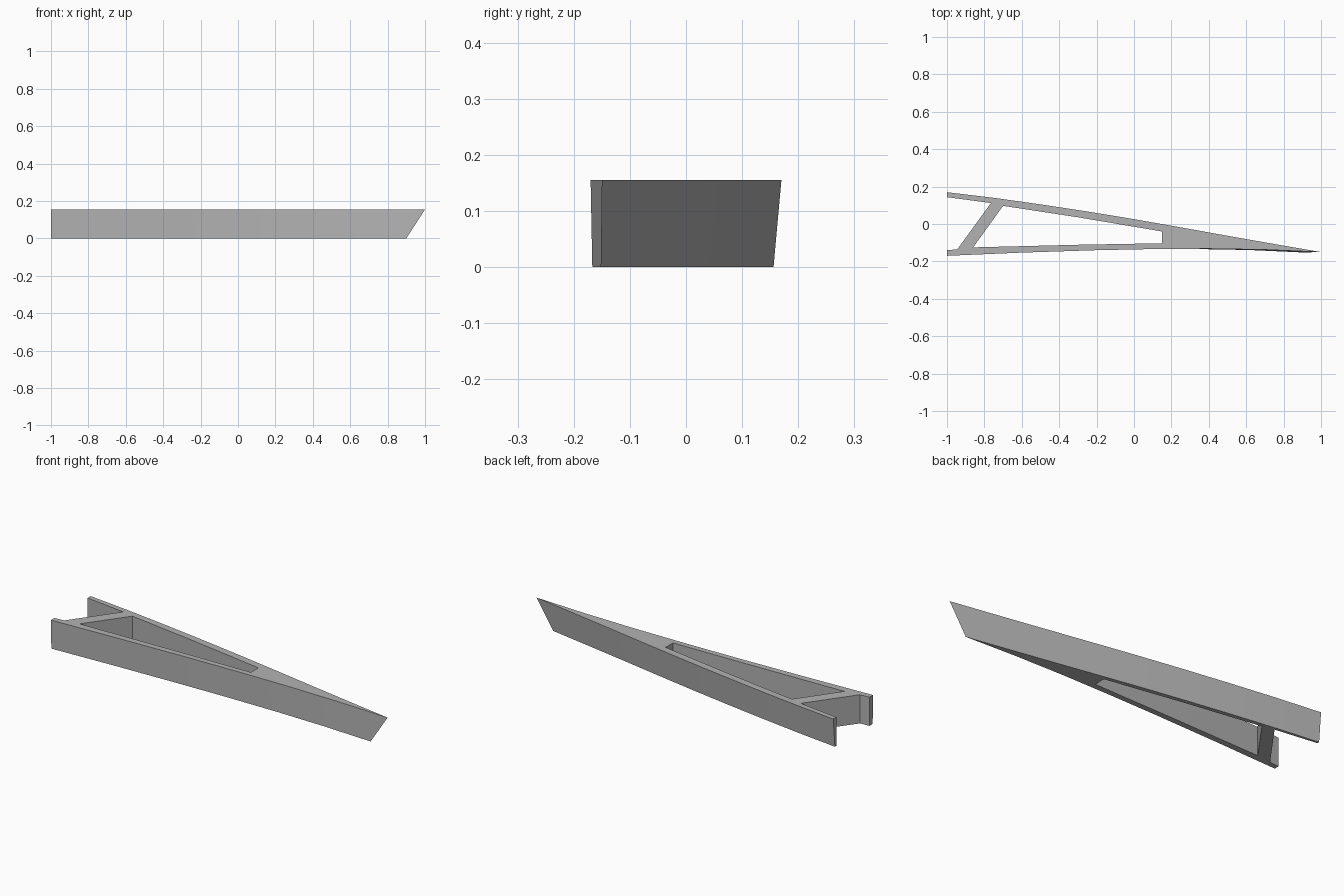
import bpy
import bmesh
import math

if "Cube" in bpy.data.objects:
    bpy.data.objects.remove(bpy.data.objects["Cube"])

HEIGHT = 0.155
grey = bpy.data.materials.new("light_grey")
grey.diffuse_color = (0.45, 0.45, 0.45, 1)
grey.use_nodes = True
grey.node_tree.nodes["Principled BSDF"].inputs["Base Color"].default_value = grey.diffuse_color


def loft(name, bottom, top):
    """Closed solid between two outlines with equal point counts (x, y, z)."""
    bm = bmesh.new()
    lo = [bm.verts.new(p) for p in bottom]
    hi = [bm.verts.new(p) for p in top]
    bm.faces.new(lo[::-1])
    bm.faces.new(hi)
    n = len(lo)
    for i in range(n):
        j = (i + 1) % n
        bm.faces.new((lo[i], lo[j], hi[j], hi[i]))
    bmesh.ops.recalc_face_normals(bm, faces=bm.faces)
    mesh = bpy.data.meshes.new(name)
    bm.to_mesh(mesh)
    bm.free()
    obj = bpy.data.objects.new(name, mesh)
    bpy.context.collection.objects.link(obj)
    mesh.materials.append(grey)
    return obj


# Outer skin: lower surface to the sharp tail, then back along the upper one
lower = [(-1, -.17), (-.6, -.153), (-.2, -.14), (.1, -.134), (.4, -.132), (.7, -.137)]
upper = [(1, -.15), (.75, -.107), (.5, -.063), (.25, -.018), (0, .026),
         (-.25, .067), (-.5, .105), (-.75, .14), (-1, .17)]
outline = lower + upper


def tip(x, y):
    """Tapered outline at the narrow end, scaled toward the tail."""
    return (.9 + .95 * (x - 1), -.152 + .95 * (y + .15) + .002 * (1 - x), 0)


body = loft("tapered_tail_section", [tip(x, y) for x, y in outline],
            [(x, y, HEIGHT) for x, y in outline])

# Straight pockets: the closed bay and the open bay in front of the slanted web
pockets = {
    "closed_bay_cutter": [(-.86, -.125), (-.3, -.111), (.15, -.103), (.15, -.04),
                          (-.3, .036), (-.70, .097)],
    "open_bay_cutter": [(-1.1, -.146), (-.945, -.136), (-.765, .112), (-1.1, .157)],
}
for name, pts in pockets.items():
    cutter = loft(name, [(x, y, -.1) for x, y in pts], [(x, y, .3) for x, y in pts])
    cutter.hide_render = True
    cutter.hide_set(True)
    mod = body.modifiers.new(name, 'BOOLEAN')
    mod.operation = 'DIFFERENCE'
    mod.solver = 'EXACT'
    mod.object = cutter

# Apply the cuts, then smooth the curved skins while keeping corners sharp
bpy.context.view_layer.objects.active = body
body.select_set(True)
for mod in list(body.modifiers):
    bpy.ops.object.modifier_apply(modifier=mod.name)
for name in pockets:
    bpy.data.objects.remove(bpy.data.objects[name])
bpy.ops.object.shade_smooth_by_angle(angle=math.radians(20))
